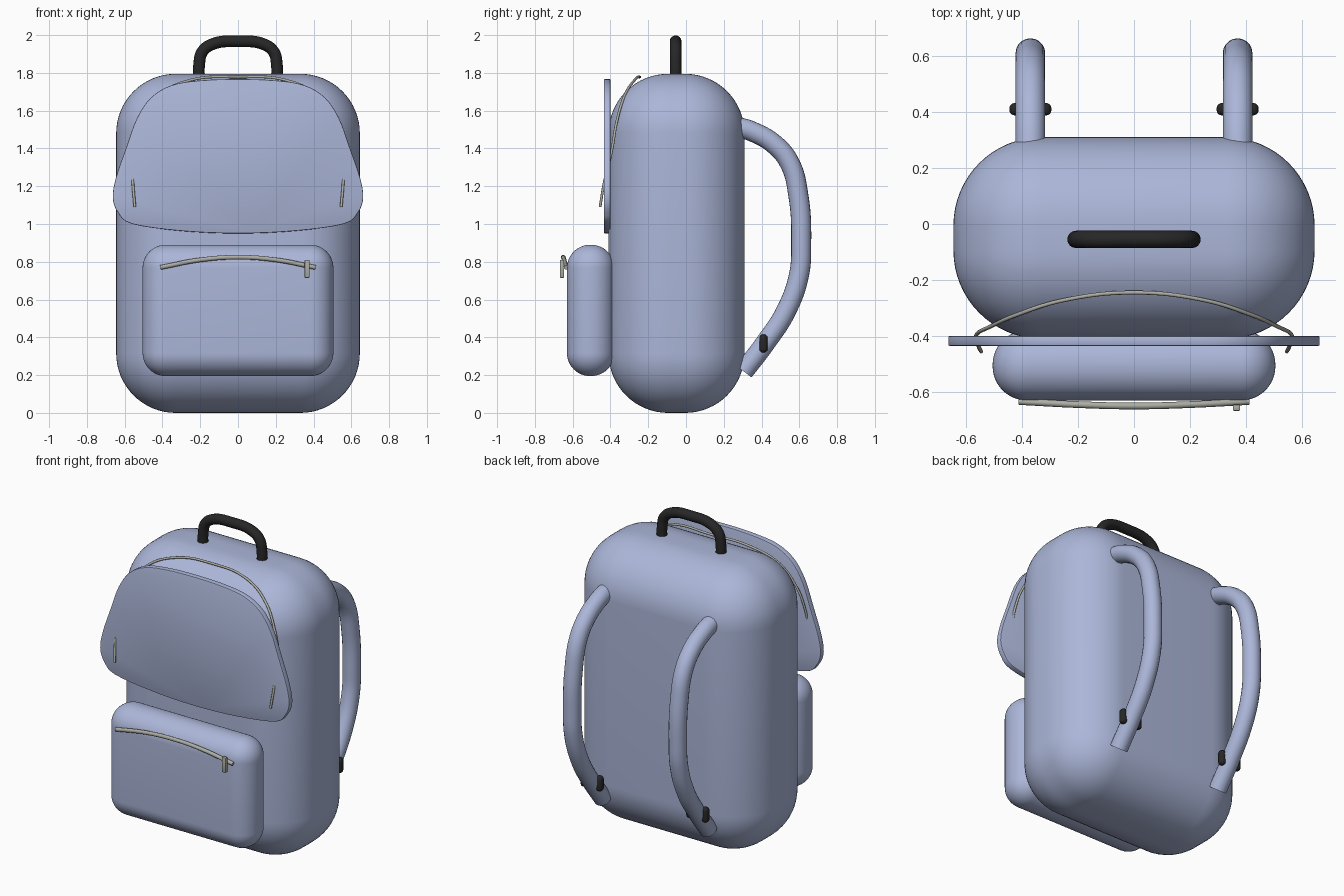
import bpy, bmesh, math
from mathutils import Vector

old = bpy.data.objects.get("Cube")
if old:
    bpy.data.objects.remove(old, do_unlink=True)


def material(name, color, rough=0.8):
    m = bpy.data.materials.new(name)
    m.use_nodes = True
    m.diffuse_color = (*color, 1)
    bsdf = m.node_tree.nodes["Principled BSDF"]
    bsdf.inputs["Base Color"].default_value = (*color, 1)
    bsdf.inputs["Roughness"].default_value = rough
    return m


fabric = material("blue fabric", (0.41, 0.47, 0.69))
rubber = material("black rubber", (0.02, 0.02, 0.02))
metal = material("zip metal", (0.42, 0.42, 0.38))


def add(name, mesh, mat):
    mesh.materials.clear()
    mesh.materials.append(mat)
    mesh.shade_smooth()
    mesh.set_sharp_from_angle(angle=math.radians(40))
    obj = bpy.data.objects.new(name, mesh)
    bpy.context.collection.objects.link(obj)
    return obj


def from_bmesh(name, bm, mat):
    bmesh.ops.recalc_face_normals(bm, faces=bm.faces)
    mesh = bpy.data.meshes.new(name)
    bm.to_mesh(mesh)
    bm.free()
    return add(name, mesh, mat)


def rounded_box(name, low, high, radius, mat, segments=12):
    low, high = Vector(low), Vector(high)
    bm = bmesh.new()
    bmesh.ops.create_cube(bm, size=1)
    for v in bm.verts:
        v.co = (low + high) / 2 + v.co * (high - low)
    bmesh.ops.bevel(bm, geom=bm.edges[:], offset=radius, segments=segments,
                    profile=0.5, affect='EDGES')
    return from_bmesh(name, bm, mat)


def tube(name, points, radius, mat, sides=4):
    curve = bpy.data.curves.new(name + " path", 'CURVE')
    curve.dimensions = '3D'
    curve.bevel_depth = radius
    curve.bevel_resolution = sides
    curve.resolution_u = 10
    curve.use_fill_caps = True
    spline = curve.splines.new('BEZIER')
    spline.bezier_points.add(len(points) - 1)
    for bp, p in zip(spline.bezier_points, points):
        bp.co = p
        bp.handle_left_type = bp.handle_right_type = 'AUTO'
    helper = bpy.data.objects.new(name + " path", curve)
    bpy.context.collection.objects.link(helper)
    graph = bpy.context.evaluated_depsgraph_get()
    mesh = bpy.data.meshes.new_from_object(helper.evaluated_get(graph))
    bpy.data.objects.remove(helper, do_unlink=True)
    return add(name, mesh, mat)


def mirrored(half):
    """Complete a path whose last point lies on the centre plane."""
    return half + [(-p[0], *p[1:]) for p in reversed(half[:-1])]


# Main bag and front pocket
rounded_box("bag_body", (-0.645, -0.41, 0), (0.645, 0.31, 1.795), 0.315, fabric, 16)
rounded_box("front_pocket", (-0.505, -0.63, 0.195), (0.505, -0.38, 0.89), 0.122, fabric)

# Front flap: smooth closed outline, extruded into a thin plate
half = [(0, 0.95), (0.3, 0.963), (0.56, 1.0), (0.635, 1.06), (0.663, 1.14),
        (0.645, 1.25), (0.59, 1.41), (0.535, 1.56), (0.46, 1.67),
        (0.35, 1.735), (0.2, 1.76), (0, 1.767)]
ring = half + [(-x, z) for x, z in reversed(half[1:-1])]
outline = []
for i in range(len(ring)):
    a, b, c, d = (Vector(ring[(i + k) % len(ring)]) for k in (-1, 0, 1, 2))
    for t in (0, 0.25, 0.5, 0.75):
        outline.append(b + (c - a) * t / 2 + (a * 2 - b * 5 + c * 4 - d) * t * t / 2
                       + (b * 3 - a - c * 3 + d) * t ** 3 / 2)
bm = bmesh.new()
face = bm.faces.new([bm.verts.new((p.x, -0.4, p.y)) for p in outline])
side = bmesh.ops.extrude_face_region(bm, geom=[face])["geom"]
bmesh.ops.translate(bm, vec=(0, -0.035, 0),
                    verts=[g for g in side if isinstance(g, bmesh.types.BMVert)])
rims = [e for e in bm.edges if abs(e.verts[0].co.y - e.verts[1].co.y) < 0.001]
bmesh.ops.bevel(bm, geom=rims, offset=0.005, segments=2, profile=0.5, affect='EDGES')
from_bmesh("front_flap", bm, fabric)

# Carry handle
tube("carry_handle", mirrored([(-0.205, -0.055, 1.74), (-0.205, -0.055, 1.85),
                               (-0.19, -0.055, 1.91), (-0.14, -0.055, 1.95),
                               (0, -0.055, 1.967)]), 0.031, rubber, 6)

# Main zip curving over the top, ends poking through the flap
tube("main_zip", mirrored([(-0.546, -0.455, 1.09), (-0.556, -0.435, 1.21),
                           (-0.562, -0.395, 1.38), (-0.51, -0.365, 1.55),
                           (-0.42, -0.325, 1.68), (-0.25, -0.272, 1.762),
                           (0, -0.245, 1.778)]), 0.007, metal)

# Pocket zip with its pull
tube("pocket_zip", mirrored([(-0.41, -0.634, 0.77), (-0.2, -0.645, 0.81),
                             (0, -0.65, 0.824)]), 0.012, metal)
rounded_box("zip_pull", (0.353, -0.667, 0.715), (0.379, -0.645, 0.81), 0.004, metal, 2)

# Shoulder straps, each with a buckle on both sides
strap = [(0.27, 1.515), (0.35, 1.49), (0.47, 1.42), (0.55, 1.32), (0.595, 1.15),
         (0.61, 0.9), (0.598, 0.73), (0.53, 0.54), (0.42, 0.37), (0.305, 0.22)]
for label, sx in (("left", 1), ("right", -1)):
    tube(label + "_strap", [(sx * 0.37, y, z) for y, z in strap], 0.053, fabric, 8)
    for part, dx in (("outer", 0.053), ("inner", -0.053)):
        x = sx * (0.37 + dx)
        rounded_box(f"{label}_{part}_buckle", (x - 0.022, 0.388, 0.32),
                    (x + 0.022, 0.432, 0.415), 0.019, rubber, 5)
